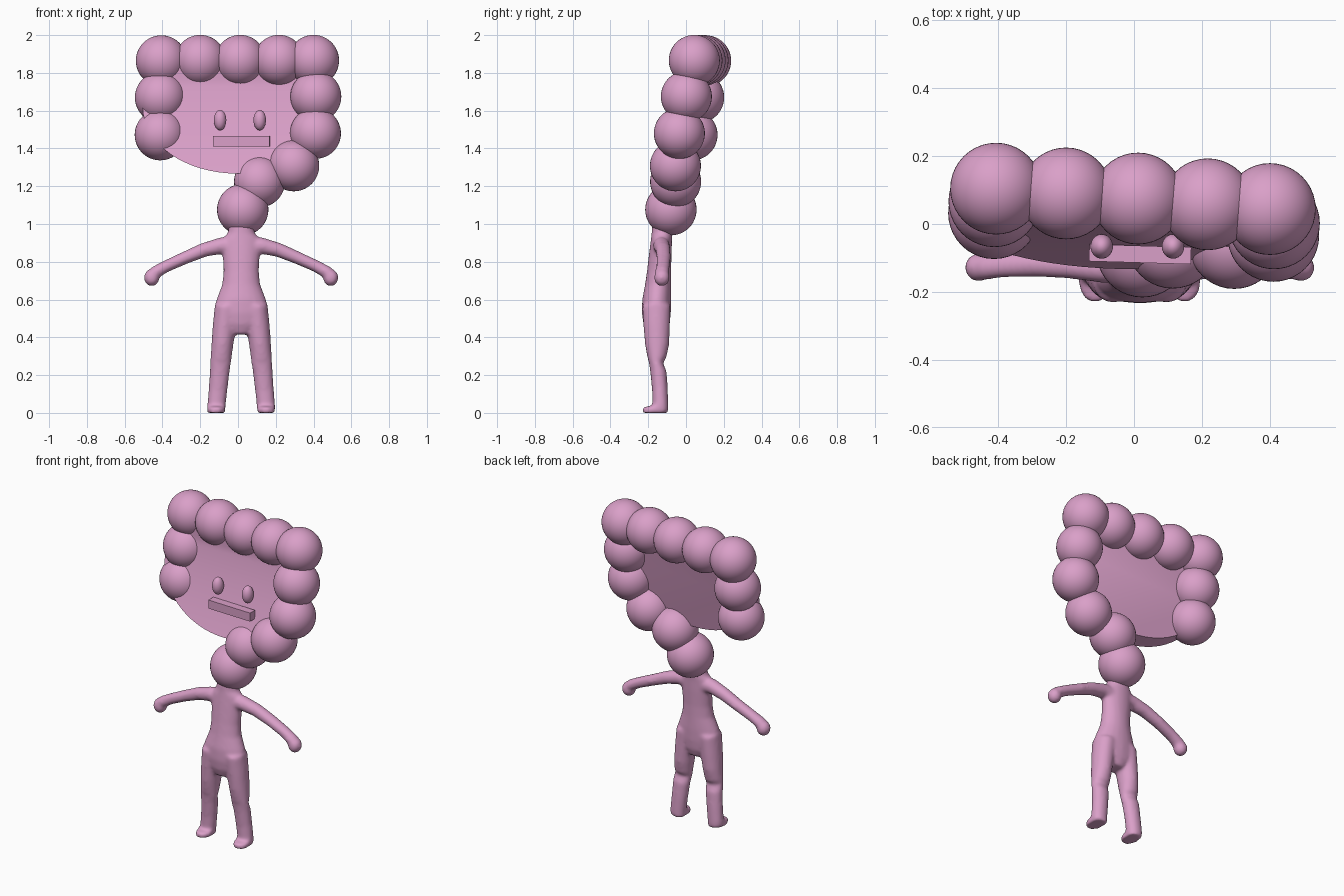
import bpy, bmesh, math
from mathutils import Vector, Matrix

if "Cube" in bpy.data.objects:
    bpy.data.objects.remove(bpy.data.objects["Cube"])

pink = bpy.data.materials.new("soft_pink")
pink.diffuse_color = (0.70, 0.35, 0.58, 1)
pink.use_nodes = True
pink.node_tree.nodes["Principled BSDF"].inputs["Base Color"].default_value = pink.diffuse_color


def finish(name, bm):
    bmesh.ops.recalc_face_normals(bm, faces=bm.faces)
    me = bpy.data.meshes.new(name)
    bm.to_mesh(me)
    bm.free()
    me.materials.append(pink)
    ob = bpy.data.objects.new(name, me)
    bpy.context.collection.objects.link(ob)
    bpy.context.view_layer.objects.active = ob
    for o in bpy.context.selected_objects:
        o.select_set(False)
    ob.select_set(True)
    bpy.ops.object.shade_smooth_by_angle(angle=math.radians(40))
    return ob


def ellipsoid(bm, c, r):
    m = Matrix.Translation(c) @ Matrix.Diagonal((*r, 1))
    bmesh.ops.create_uvsphere(bm, u_segments=40, v_segments=24, radius=1, matrix=m)


def tube(bm, pts, n=20):
    # closed tube through (x, y, z, half_width, half_depth) stations
    rings = []
    ps = [Vector(p[:3]) for p in pts]
    for i, p in enumerate(pts):
        t = (ps[min(i + 1, len(ps) - 1)] - ps[max(i - 1, 0)]).normalized()
        w = t.cross(Vector((0, 1, 0))).normalized()
        rings.append([bm.verts.new(ps[i] + w * p[3] * math.cos(a) + Vector((0, p[4] * math.sin(a), 0)))
                      for a in (2 * math.pi * k / n for k in range(n))])
    for a, b in zip(rings, rings[1:]):
        for k in range(n):
            bm.faces.new((a[k], a[(k + 1) % n], b[(k + 1) % n], b[k]))
    bm.faces.new(rings[0])
    bm.faces.new(rings[-1])


# ring of beads, running down to the neck
beads = [(-.412, .032, 1.472), (-.411, .067, 1.67), (-.406, .104, 1.864),
         (-.2, .09, 1.866), (.012, .075, 1.866), (.217, .058, 1.866), (.4, .044, 1.866),
         (.412, .002, 1.675), (.41, -.035, 1.48), (.295, -.056, 1.308),
         (.114, -.055, 1.224), (.025, -.08, 1.076)]
for i, c in enumerate(beads):
    bm = bmesh.new()
    ellipsoid(bm, c, (.136 if i == 11 else .135,) * 3)
    finish(f"bead_{i + 1}", bm)


# face: hollow tilted front that juts out at the chin, flat plate at the back
def front_y(x, z):
    d = max(0, 1.75 - z)
    return .017 - .17 * d - .25 * d ** 1.8


def back_y(x, z):
    return .075 + .197 * (z - 1.866) - .06 * x


FX, FZ, RX, N, M = -.005, 1.62, .5, 64, 14
bm = bmesh.new()
rings = []
for j in range(1, M + 2):
    back = j > M
    r = .96 if back else j / M
    ring = []
    for k in range(N):
        a = 2 * math.pi * k / N
        sz = .27 if math.sin(a) > 0 else .353
        x, z = FX + RX * r * math.cos(a), FZ + sz * r * math.sin(a)
        y = back_y(x, z) if back else min(front_y(x, z), back_y(x, z) - .01)
        ring.append(bm.verts.new((x, y, z)))
    rings.append(ring)
tip = bm.verts.new((FX, front_y(FX, FZ), FZ))
for k in range(N):
    k2 = (k + 1) % N
    bm.faces.new((tip, rings[0][k], rings[0][k2]))
    for a, b in zip(rings, rings[1:]):
        bm.faces.new((a[k], b[k], b[k2], a[k2]))
bm.faces.new(rings[-1])
finish("face", bm)

# eyes
for name, x in (("left_eye", -.095), ("right_eye", .115)):
    bm = bmesh.new()
    ellipsoid(bm, (x, -.066, 1.55), (.033, .036, .054))
    finish(name, bm)

# mouth bar
bm = bmesh.new()
bmesh.ops.create_cube(bm, size=1, matrix=Matrix.Translation((.018, -.089, 1.438))
                      @ Matrix.Rotation(-.03, 4, 'Z')
                      @ Matrix.Diagonal((.3, .05, .054, 1)))
finish("mouth", bm)

# body: torso, arms, legs and feet fused into one smooth skin
CX = .017
bm = bmesh.new()
tube(bm, [(CX, -.125, 1.0, .068, .055), (CX, -.126, .955, .07, .056), (CX, -.13, .92, .1, .056),
          (CX, -.135, .85, .1, .06), (CX, -.143, .75, .094, .064), (CX, -.148, .68, .101, .069),
          (CX, -.155, .6, .132, .077), (CX, -.157, .53, .145, .077), (CX, -.156, .47, .13, .07),
          (CX, -.155, .415, .055, .05)])
for s in (-1, 1):
    tube(bm, [(CX + s * .03, -.13, .88, .05, .045), (CX + s * .11, -.13, .885, .044, .044),
              (CX + s * .2, -.122, .862, .038, .04), (CX + s * .3, -.118, .82, .034, .038),
              (CX + s * .4, -.122, .775, .032, .036), (CX + s * .455, -.127, .744, .034, .038),
              (CX + s * .472, -.128, .728, .032, .038)])
    ellipsoid(bm, (CX + s * .474, -.128, .716), (.041, .042, .046))
    tube(bm, [(CX + s * .078, -.157, .57, .062, .076), (CX + s * .09, -.155, .45, .062, .07),
              (CX + s * .1, -.153, .36, .058, .064), (CX + s * .107, -.154, .29, .056, .05),
              (CX + s * .109, -.159, .264, .055, .037), (CX + s * .114, -.146, .22, .053, .044),
              (CX + s * .123, -.138, .12, .05, .042), (CX + s * .131, -.136, .04, .049, .043),
              (CX + s * .132, -.137, 0, .048, .044)])
    tube(bm, [(CX + s * .132, -.13, .04, .048, .038), (CX + s * .132, -.168, .03, .048, .062),
              (CX + s * .132, -.168, 0, .048, .064)])
body = finish("body", bm)
body.modifiers.clear()
re = body.modifiers.new("fuse", 'REMESH')
re.mode = 'VOXEL'
re.voxel_size = .009
re.use_smooth_shade = True
sm = body.modifiers.new("soften", 'SMOOTH')
sm.iterations = 12
sm.factor = .5
